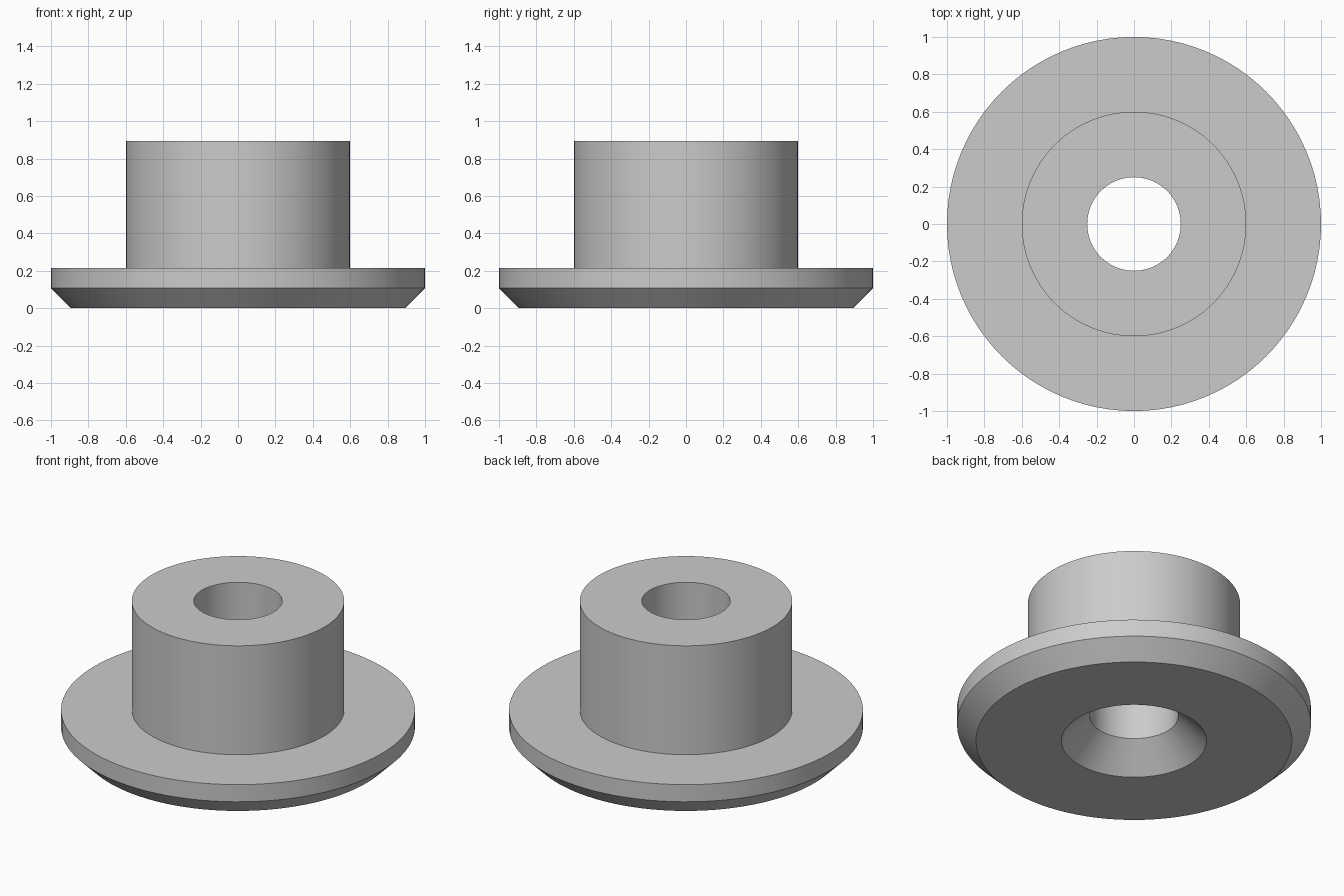
import bpy
import bmesh
import math

cube = bpy.data.objects.get("Cube")
if cube:
    bpy.data.objects.remove(cube, do_unlink=True)

SEGMENTS = 96

# Plain grey finish
grey = bpy.data.materials.new("light_grey")
grey.use_nodes = True
colour = (0.6, 0.6, 0.6, 1)
grey.diffuse_color = colour
grey.node_tree.nodes["Principled BSDF"].inputs["Base Color"].default_value = colour

# Closed cross-section (radius, height): countersunk bore, hub, chamfered flange
profile = [
    (0.41, 0), (0.893, 0), (1, 0.107), (1, 0.214),
    (0.6, 0.214), (0.6, 0.893), (0.25, 0.893), (0.25, 0.16),
]


def lathe(name, section, material):
    """Revolve a closed section around the z axis."""
    bm = bmesh.new()
    verts = [bm.verts.new((r, 0, z)) for r, z in section]
    edges = [bm.edges.new((a, b)) for a, b in zip(verts, verts[1:] + verts[:1])]
    bmesh.ops.spin(bm, geom=verts + edges, cent=(0, 0, 0), axis=(0, 0, 1),
                   angle=math.tau, steps=SEGMENTS)
    bmesh.ops.remove_doubles(bm, verts=bm.verts, dist=0.0001)
    bmesh.ops.recalc_face_normals(bm, faces=bm.faces)
    mesh = bpy.data.meshes.new(name)
    bm.to_mesh(mesh)
    bm.free()
    mesh.materials.append(material)
    obj = bpy.data.objects.new(name, mesh)
    bpy.context.collection.objects.link(obj)
    return obj


# Flanged bushing, smooth around and sharp at its rims
bushing = lathe("flanged_bushing", profile, grey)
bpy.ops.object.select_all(action="DESELECT")
bushing.select_set(True)
bpy.context.view_layer.objects.active = bushing
bpy.ops.object.shade_smooth_by_angle(angle=math.radians(30))
